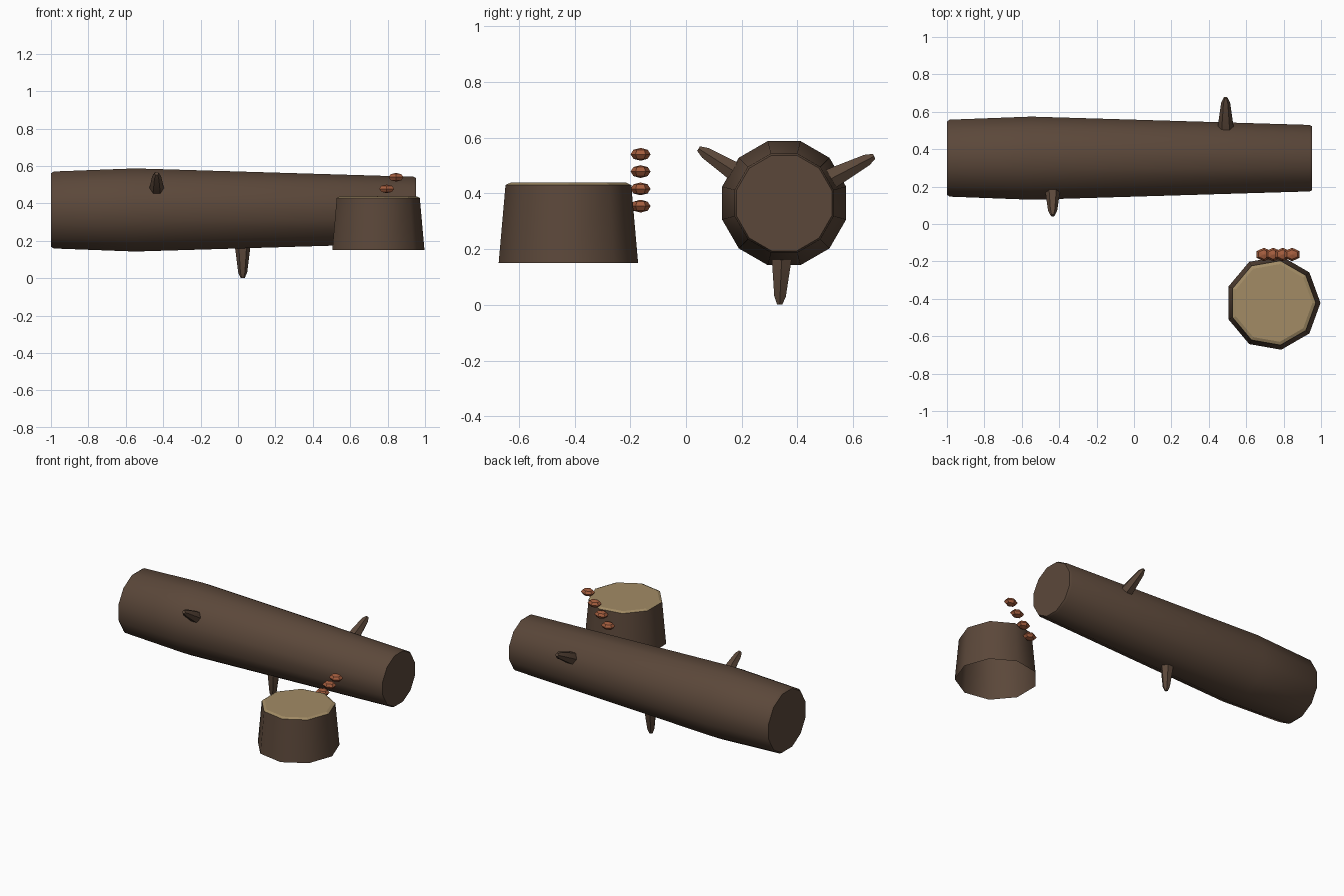
import bpy
import bmesh
from math import radians, cos, sin, pi
from mathutils import Matrix, Vector

if "Cube" in bpy.data.objects:
    bpy.data.objects.remove(bpy.data.objects["Cube"], do_unlink=True)


def material(name, rgb):
    mat = bpy.data.materials.new(name)
    mat.use_nodes = True
    color = (*rgb, 1.0)
    mat.diffuse_color = color
    mat.node_tree.nodes["Principled BSDF"].inputs["Base Color"].default_value = color
    return mat


bark = material("brown_bark", (0.105, 0.064, 0.042))
wood = material("tan_cut_wood", (0.36, 0.26, 0.13))
fungus = material("rust_fungus", (0.37, 0.11, 0.048))


def finish(bm, name, mat, matrix, smooth):
    bmesh.ops.recalc_face_normals(bm, faces=bm.faces)
    bm.transform(matrix)
    mesh = bpy.data.meshes.new(name)
    bm.to_mesh(mesh)
    bm.free()
    mesh.materials.append(mat)
    obj = bpy.data.objects.new(name, mesh)
    bpy.context.collection.objects.link(obj)
    if smooth:
        bpy.ops.object.select_all(action="DESELECT")
        obj.select_set(True)
        bpy.context.view_layer.objects.active = obj
        bpy.ops.object.shade_smooth_by_angle(angle=radians(smooth))
    return obj


def lathe(name, profile, sides, mat, matrix, phase=0.0, bottom=True, top=True, smooth=50):
    """Stack polygon rings of (radius, height) along local z and skin them."""
    bm = bmesh.new()
    rings = []
    for r, h in profile:
        angles = [phase + 2 * pi * i / sides for i in range(sides)]
        rings.append([bm.verts.new((r * cos(a), r * sin(a), h)) for a in angles])
    for low, high in zip(rings, rings[1:]):
        for i in range(sides):
            j = (i + 1) % sides
            bm.faces.new((low[i], low[j], high[j], high[i]))
    if bottom:
        bm.faces.new(rings[0][::-1])
    if top:
        bm.faces.new(rings[-1])
    return finish(bm, name, mat, matrix, smooth)


# Fallen log lying along x, bulging near its left-hand view end
LOG_Y, LOG_Z = 0.352, 0.365
log_profile = [(0.203, -1.0), (0.213, -0.985), (0.23, -0.55), (0.184, 0.938), (0.177, 0.952)]
log_matrix = Matrix.Translation((0, LOG_Y, LOG_Z)) @ Matrix.Rotation(pi / 2, 4, "Y")
lathe("log", log_profile, 12, bark, log_matrix, phase=pi / 12)

# Three broken branches, spiralling round the log
branch_profile = [(0.045, 0.15), (0.041, 0.2), (0.024, 0.335), (0.011, 0.364)]
for i, x in enumerate((0.49, -0.435, 0.025)):
    a = radians(27.5 + 120 * i)
    turn = Vector((0, cos(a), sin(a))).to_track_quat("Z", "Y").to_matrix().to_4x4()
    place = Matrix.Translation((x, LOG_Y, LOG_Z)) @ turn
    lathe(f"branch_{i + 1}", branch_profile, 6, bark, place, smooth=30)

# Hollow stump with a bevelled cut top
stump_place = Matrix.Translation((0.743, -0.422, 0))
lathe("stump_bark", [(0.254, 0.15), (0.229, 0.43)], 9, bark, stump_place,
      bottom=False, top=False)
lathe("stump_cut_top", [(0.229, 0.43), (0.211, 0.438)], 9, wood, stump_place,
      bottom=False, smooth=5)

# Row of small faceted fungi climbing behind the stump
for i in range(4):
    bm = bmesh.new()
    bmesh.ops.create_uvsphere(bm, u_segments=6, v_segments=4, radius=1.0)
    place = (Matrix.Translation((0.695 + 0.05 * i, -0.163, 0.354 + 0.062 * i))
             @ Matrix.Diagonal((0.046, 0.036, 0.023, 1)))
    finish(bm, f"fungus_{i + 1}", fungus, place, 0)
